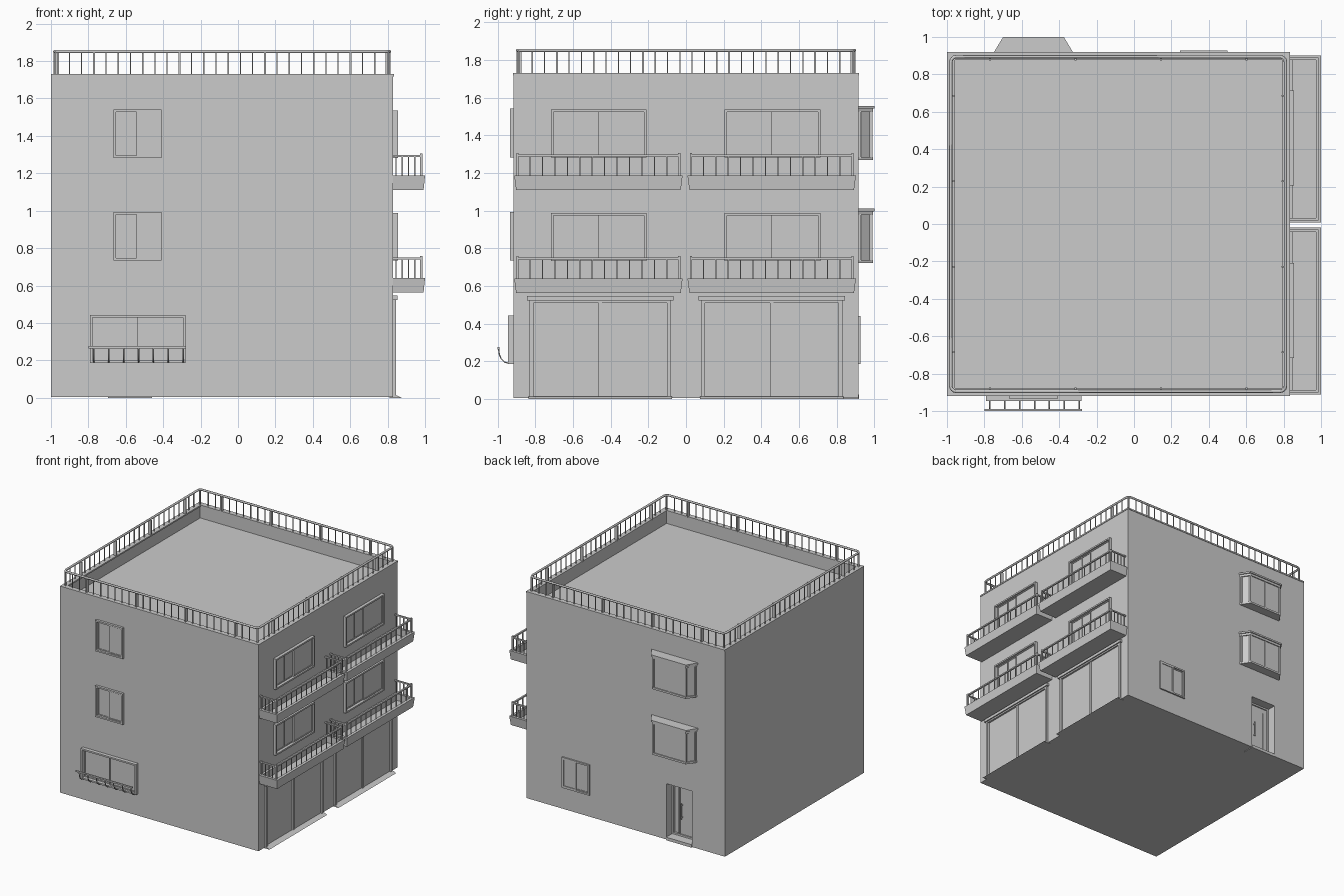
import bpy, bmesh, math
from mathutils import Vector

if "Cube" in bpy.data.objects:
    bpy.data.objects.remove(bpy.data.objects["Cube"])

X0, X1, Y0, Y1, Z0, Z1 = -1.0, 0.83, -0.915, 0.915, 0.005, 1.72
CX = (X0 + X1) / 2
cuts = []


def new_object(name, bm):
    bmesh.ops.recalc_face_normals(bm, faces=bm.faces[:])
    me = bpy.data.meshes.new(name)
    bm.to_mesh(me)
    bm.free()
    ob = bpy.data.objects.new(name, me)
    bpy.context.collection.objects.link(ob)
    return ob


def add_box(bm, b):
    vs = bmesh.ops.create_cube(bm, size=1)["verts"]
    for v in vs:
        v.co = Vector([(b[2 * i] + b[2 * i + 1]) / 2 + v.co[i] * abs(b[2 * i + 1] - b[2 * i]) for i in range(3)])
    return vs


def boxes(name, items):
    bm = bmesh.new()
    for b in items:
        add_box(bm, b)
    return new_object(name, bm)


def on(wall, u0, u1, v0, v1, d0, d1):
    """Box on a wall: u along it, v up, d outwards from its face."""
    if wall == "front":
        return (u0, u1, Y0 - d1, Y0 - d0, v0, v1)
    if wall == "back":
        return (u0, u1, Y1 + d0, Y1 + d1, v0, v1)
    return (X1 + d0, X1 + d1, u0, u1, v0, v1)


def ring(wall, u0, u1, v0, v1, w, d0, d1):
    return [on(wall, u0, u0 + w, v0, v1, d0, d1), on(wall, u1 - w, u1, v0, v1, d0, d1),
            on(wall, u0 + w, u1 - w, v0, v0 + w, d0, d1), on(wall, u0 + w, u1 - w, v1 - w, v1, d0, d1)]


def tube(name, paths, r, cyclic=False):
    cu = bpy.data.curves.new(name, "CURVE")
    cu.dimensions = "3D"
    cu.bevel_depth, cu.bevel_resolution, cu.use_fill_caps = r, 1, True
    for pts in paths:
        sp = cu.splines.new("POLY")
        sp.points.add(len(pts) - 1)
        for p, q in zip(sp.points, pts):
            p.co = (*q, 1)
        sp.use_cyclic_u = cyclic
    ob = bpy.data.objects.new(name, cu)
    bpy.context.collection.objects.link(ob)
    me = bpy.data.meshes.new_from_object(ob.evaluated_get(bpy.context.evaluated_depsgraph_get()))
    bpy.data.objects.remove(ob)
    ob = bpy.data.objects.new(name, me)
    bpy.context.collection.objects.link(ob)


def prism(bm, poly, z0, z1):
    lo, hi = ([bm.verts.new((x, y, z)) for x, y in poly] for z in (z0, z1))
    bm.faces.new(lo)
    bm.faces.new(hi)
    n = len(poly)
    for i in range(n):
        bm.faces.new((lo[i], lo[(i + 1) % n], hi[(i + 1) % n], hi[i]))


def window(name, wall, u0, u1, v0, v1, proj, split=False):
    """Sliding window: projecting frame, two overlapping sashes, recessed glass."""
    w, um = 0.013, (u0 + u1) / 2
    cuts.append(on(wall, u0 + 0.004, u1 - 0.004, v0 + 0.004, v1 - 0.004, -0.03, 0.05))
    boxes(name + "_frame", ring(wall, u0, u1, v0, v1, w, -0.028, proj))
    a, b, c, d = u0 + w, u1 - w, v0 + w, v1 - w
    parts = ring(wall, a, um + 0.004, c, d, 0.007, -0.008, 0.002) + ring(wall, um - 0.004, b, c, d, 0.007, 0.002, 0.012)
    if split:
        for s in (-0.112, 0.15):
            parts.append(on(wall, um + s - 0.002, um + s + 0.002, c, d, -0.006, 0.004))
    boxes(name + "_sashes", parts)
    boxes(name + "_glass", [on(wall, a, um, c, d, -0.006, -0.002), on(wall, um, b, c, d, 0.003, 0.007)])


# Front windows and curved flower guard
for i, z in enumerate((0.735, 1.283)):
    window(f"front_window_{i}", "front", -0.665, -0.41, z, z + 0.258, 0.02)
window("front_wide_window", "front", -0.79, -0.282, 0.187, 0.442, 0.03)
arc = [(-0.94, 0.19), (-0.962, 0.195), (-0.982, 0.215), (-0.992, 0.24), (-0.995, 0.275)]
tube("flower_guard_bars", [[(-0.77 + 0.0795 * i, y, z) for y, z in arc] for i in range(7)], 0.004)
boxes("flower_guard_rail", [(-0.80, -0.278, -1.0, -0.99, 0.264, 0.276)])

# Back window
window("back_window", "back", 0.245, 0.5, 0.185, 0.44, 0.012)

# Back bay windows: sill, glass body, frame and roof plate
def bay_plan(g):
    return [(-0.743 - g, Y1 - 0.01), (-0.743 - g, Y1), (-0.692 - g, 0.992 + g), (-0.383 + g, 0.992 + g), (-0.332 + g, Y1), (-0.332 + g, Y1 - 0.01)]

for i, z in enumerate((0.722, 1.268)):
    bm = bmesh.new()
    prism(bm, bay_plan(-0.008), z + 0.012, z + 0.272)
    new_object(f"bay_glass_{i}", bm)
    bm = bmesh.new()
    prism(bm, bay_plan(0), z, z + 0.016)
    prism(bm, bay_plan(0), z + 0.255, z + 0.275)
    new_object(f"bay_sill_and_head_{i}", bm)
    bm = bmesh.new()
    prism(bm, bay_plan(0.008), z + 0.274, z + 0.288)
    new_object(f"bay_roof_{i}", bm)
    posts = [(x - 0.007, x + 0.007, 0.974, 0.991, z + 0.01, z + 0.26) for x in (-0.686, -0.389)]
    posts += [(x - 0.006, x + 0.006, Y1, Y1 + 0.014, z + 0.01, z + 0.26) for x in (-0.733, -0.342)]
    posts.append((-0.5425, -0.5325, 0.975, 0.988, z + 0.01, z + 0.26))
    boxes(f"bay_posts_{i}", posts)

# Back entrance: recessed door with slit pane, handle and step
cuts.append(on("back", -0.695, -0.46, 0.025, 0.47, -0.10, 0.05))
boxes("entrance_frame", ring("back", -0.695, -0.46, 0.025, 0.47, 0.014, -0.10, -0.075))
boxes("entrance_door", [on("back", -0.681, -0.53, 0.039, 0.456, -0.10, -0.085),
                        on("back", -0.528, -0.516, 0.039, 0.456, -0.10, -0.078),
                        on("back", -0.514, -0.474, 0.039, 0.456, -0.10, -0.092)])
boxes("door_pane", [on("back", -0.655, -0.643, 0.08, 0.42, -0.086, -0.081)])
boxes("door_handle", [on("back", -0.552, -0.545, 0.17, 0.30, -0.072, -0.064)]
      + [on("back", -0.552, -0.545, z, z + 0.008, -0.086, -0.066) for z in (0.18, 0.28)])
boxes("door_step", [on("back", -0.695, -0.46, 0.0, 0.025, -0.09, 0.004)])

# Right side: wide windows, garage doors and balconies, two bays
for k, (u, g, b) in enumerate(((-0.717, -0.83, -0.912), (0.205, 0.08, 0.008))):
    for i, z in enumerate((0.733, 1.282)):
        window(f"side_window_{k}_{i}", "right", u, u + 0.508, z, z + 0.255, 0.025, True)
    # Garage door
    e = g + 0.75
    cuts.append(on("right", g + 0.004, e - 0.004, 0.012, 0.525, -0.02, 0.05))
    m = (g + e) / 2
    boxes(f"garage_frame_{k}", [on("right", a, a + 0.02, 0.008, 0.53, -0.019, 0.014) for a in (g, e - 0.02)]
          + [on("right", g, e, 0.51, 0.525, -0.019, 0.012)])
    boxes(f"garage_panels_{k}", [on("right", g + 0.02, m, 0.01, 0.515, -0.019, -0.004),
                                 on("right", m, e - 0.02, 0.01, 0.515, -0.019, 0.0),
                                 on("right", m - 0.01, m + 0.01, 0.01, 0.515, -0.019, 0.006)])
    boxes(f"garage_header_{k}", [on("right", g - 0.013, e + 0.013, 0.522, 0.546, -0.005, 0.022)])
    sill = boxes(f"garage_threshold_{k}", [on("right", g - 0.005, e + 0.005, 0.0, 0.012, -0.019, 0.045)])
    for v in sill.data.vertices:
        if v.co.z > 0.006 and v.co.x > X1:
            v.co.x -= 0.025
    for i, z in enumerate((0.563, 1.11)):
        # Balcony tray with tapered bottom
        c = b + 0.894
        bm = bmesh.new()
        for v in add_box(bm, (X1 - 0.005, 1.0, b, c, z, z + 0.077)):
            if v.co.z < z + 0.03:
                v.co.y += 0.01 if v.co.y < (b + c) / 2 else -0.01
                v.co.x -= 0.008 if v.co.x > 0.9 else 0
        bm.normal_update()
        top = max(bm.faces, key=lambda f: f.calc_center_median().z)
        bmesh.ops.inset_region(bm, faces=[top], thickness=0.035)
        low = bmesh.ops.extrude_face_region(bm, geom=[top])
        bmesh.ops.delete(bm, geom=[top], context="FACES_ONLY")
        bmesh.ops.translate(bm, verts=[v for v in low["geom"] if isinstance(v, bmesh.types.BMVert)], vec=(0, 0, -0.055))
        new_object(f"balcony_tray_{k}_{i}", bm)
        # Balcony railing
        t, r, x = z + 0.077, 0.003, 0.98
        y0, y1 = b + 0.018, c - 0.018
        h = t + 0.10
        boxes(f"balcony_rail_{k}_{i}", [(x - .007, x + .007, y0, y1, h, h + .011), (X1, x, y0 - .006, y0 + .006, h, h + .011),
                                        (X1, x, y1 - .006, y1 + .006, h, h + .011)])
        n = 13
        bars = [(x - r, x + r, y - r, y + r, t - .002, h + .004) for y in (y0 + (y1 - y0) * j / n for j in range(1, n))]
        bars += [(q - r, q + r, y - r, y + r, t - .002, h + .004) for q in (0.845, 0.878, 0.911, 0.945) for y in (y0, y1)]
        bars += [(x - .006, x + .006, y - .006, y + .006, t - .002, h + .018) for y in (y0, y1)]
        boxes(f"balcony_balusters_{k}_{i}", bars)

# Main block with sunken roof and wall openings cut out
body = boxes("building_block", [(X0, X1, Y0, Y1, Z0, Z1)])
cuts.append((X0 + 0.035, X1 - 0.035, Y0 + 0.035, Y1 - 0.035, 1.62, 1.8))
cutter = boxes("opening_cutter", cuts)
cutter.hide_render = True
mod = body.modifiers.new("openings", "BOOLEAN")
mod.operation, mod.solver, mod.object = "DIFFERENCE", "EXACT", cutter
bpy.context.view_layer.objects.active = body
bpy.ops.object.modifier_apply(modifier=mod.name)
bpy.data.objects.remove(cutter)

# Parapet coping
o, w = 0.004, 0.042
xa, xb, ya, yb = X0, X1 + o, Y0 - o, Y1 + o
boxes("roof_coping", [(xa, xb, ya, ya + w, 1.718, 1.73), (xa, xb, yb - w, yb, 1.718, 1.73),
                      (xa, xa + w, ya + w, yb - w, 1.718, 1.73), (xb - w, xb, ya + w, yb - w, 1.718, 1.73)])

# Roof railing: rounded handrail, balusters and bay posts
H = 0.895
corner = 0.03
path = []
for q, (sx, sy) in enumerate(((1, 1), (-1, 1), (-1, -1), (1, -1))):
    for a in range(4):
        t = math.radians(90 * q + 30 * a)
        path.append((CX + sx * (H - corner) + corner * math.cos(t), sy * (H - corner) + corner * math.sin(t), 1.851))
tube("roof_handrail", [path], 0.009, True)
bars, posts = [], []
for k in range(-14, 14):
    s = (k + 0.5) * 0.0653
    if abs(s) > H - 0.02:
        continue
    is_post = k in (-11, -4, 3, 10)
    for sgn in (-1, 1):
        if is_post:
            c, p = sgn * (H - 0.008), 0.005
            posts += [(CX + s - p, CX + s + p, c - .014, c + .014, 1.725, 1.85), (CX + c - .014, CX + c + .014, s - p, s + p, 1.725, 1.85)]
        else:
            c, p = sgn * H, 0.003
            bars += [(CX + s - p, CX + s + p, c - p, c + p, 1.725, 1.85), (CX + c - p, CX + c + p, s - p, s + p, 1.725, 1.85)]
boxes("roof_balusters", bars)
k = H - 0.008
posts += [(CX + a * k - .006, CX + a * k + .006, b * k - .006, b * k + .006, 1.725, 1.85) for a in (-1, 1) for b in (-1, 1)]
boxes("roof_posts", posts)
